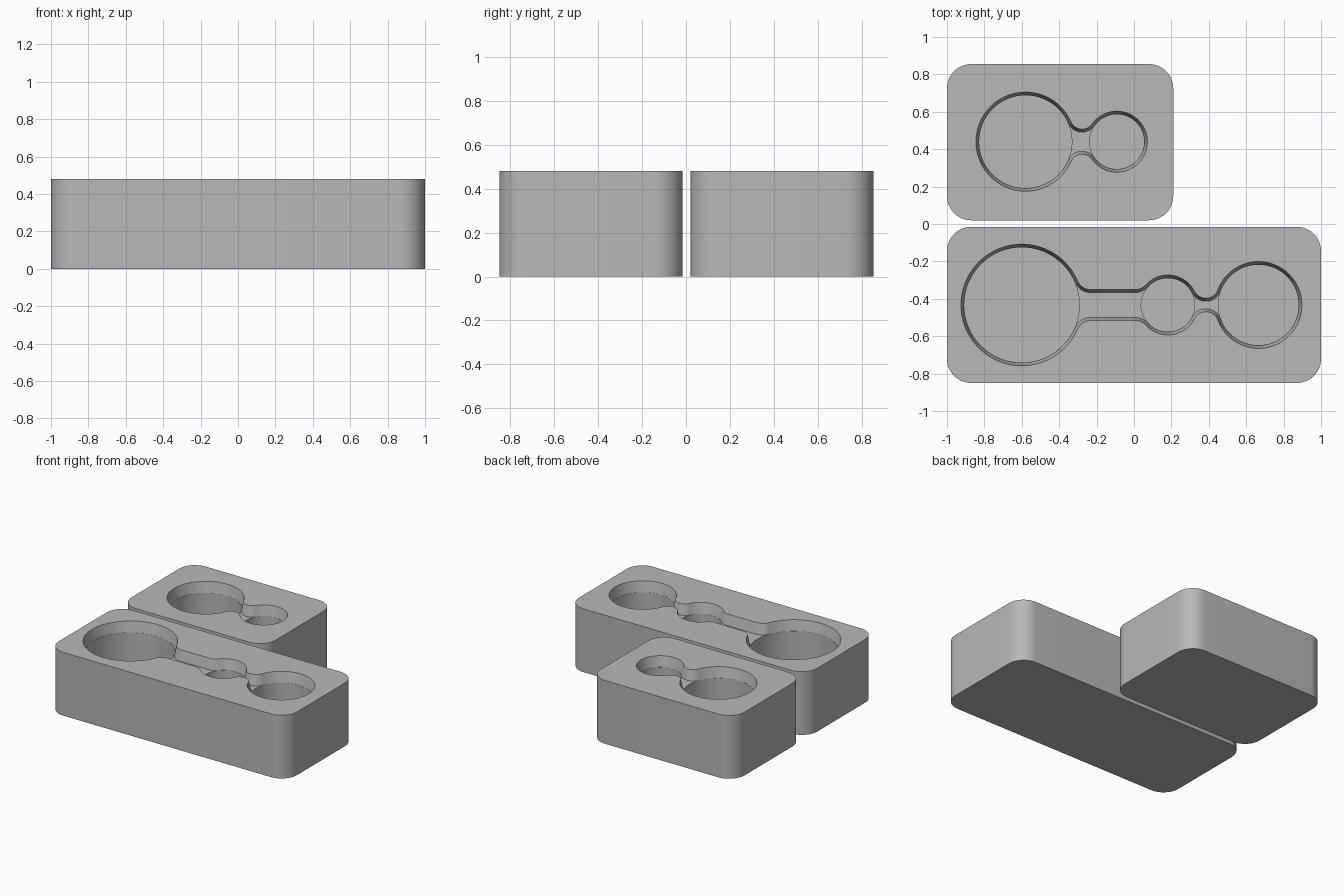
import bpy, bmesh, math

cube = bpy.data.objects.get("Cube")
if cube:
    bpy.data.objects.remove(cube, do_unlink=True)

HEIGHT, LIP, FLOOR, TAPER = 0.48, 0.08, 0.08, 0.016

grey = bpy.data.materials.new("plain grey")
grey.use_nodes = True
grey.diffuse_color = (0.48, 0.48, 0.48, 1)
grey.node_tree.nodes["Principled BSDF"].inputs["Base Color"].default_value = grey.diffuse_color


def loft(name, bottom, top, z0, z1):
    """Closed solid between two matching outlines."""
    bm = bmesh.new()
    lo = [bm.verts.new((x, y, z0)) for x, y in bottom]
    hi = [bm.verts.new((x, y, z1)) for x, y in top]
    n = len(lo)
    for i in range(n):
        j = (i + 1) % n
        bm.faces.new((lo[i], lo[j], hi[j], hi[i]))
    bm.faces.new(lo)
    bm.faces.new(hi)
    bmesh.ops.recalc_face_normals(bm, faces=bm.faces)
    mesh = bpy.data.meshes.new(name)
    bm.to_mesh(mesh)
    bm.free()
    mesh.materials.append(grey)
    ob = bpy.data.objects.new(name, mesh)
    bpy.context.collection.objects.link(ob)
    return ob


def arc(cx, cy, r, a0, a1, steps):
    angles = [a0 + (a1 - a0) * i / steps for i in range(steps + 1)]
    return [(cx + r * math.cos(a), cy + r * math.sin(a)) for a in angles]


def rounded_rect(x0, x1, y0, y1, r):
    corners = [(x1 - r, y1 - r), (x0 + r, y1 - r), (x0 + r, y0 + r), (x1 - r, y0 + r)]
    pts = []
    for k, (cx, cy) in enumerate(corners):
        pts += arc(cx, cy, r, k * math.pi / 2, (k + 1) * math.pi / 2, 12)
    return pts


def reach(r, neck, fillet):
    """Distance along x from a circle centre to the centre of its fillet."""
    return math.sqrt((r + fillet) ** 2 - (neck + fillet) ** 2)


def well_centres(x, radii, necks):
    xs = [x]
    for i, (neck, f1, flat, f2) in enumerate(necks):
        xs.append(xs[-1] + reach(radii[i], neck, f1) + flat + reach(radii[i + 1], neck, f2))
    return xs


def pocket_outline(xs, y, radii, necks, inset):
    """Circles in a row joined by filleted necks, shrunk by inset."""
    half, start = [], math.pi
    for i, r in enumerate(radii):
        if i == len(necks):
            half += arc(xs[i], 0, r - inset, start, 0, 40)[1:]
            break
        neck, f1, flat, f2 = necks[i]
        a, b = reach(r, neck, f1), reach(radii[i + 1], neck, f2)
        h1, h2 = neck + f1, neck + f2
        half += arc(xs[i], 0, r - inset, start, math.atan2(h1, a), 40)[1:]
        half += arc(xs[i] + a, h1, f1 + inset, math.atan2(-h1, -a), -math.pi / 2, 10)[1:]
        side = arc(xs[i + 1] - b, h2, f2 + inset, -math.pi / 2, math.atan2(-h2, b), 10)
        half += side if flat else side[1:]
        start = math.atan2(h2, -b)
    half.pop()
    left = (xs[0] - radii[0] + inset, 0)
    right = (xs[-1] + radii[-1] - inset, 0)
    pts = [left] + half + [right] + [(px, -py) for px, py in reversed(half)]
    return [(px, py + y) for px, py in pts]


def cut(target, cutter):
    mod = target.modifiers.new("cut", "BOOLEAN")
    mod.operation = "DIFFERENCE"
    mod.solver = "EXACT"
    mod.object = cutter
    bpy.context.view_layer.objects.active = target
    bpy.ops.object.modifier_apply(modifier=mod.name)
    bpy.data.objects.remove(cutter, do_unlink=True)


def tray(name, rect, x, y, radii, necks):
    outline = rounded_rect(*rect, 0.13)
    block = loft(name, outline, outline, 0, HEIGHT)
    xs = well_centres(x, radii, necks)

    # Shallow tapered recess joining all wells
    over = 0.02
    slope = TAPER / LIP
    low = pocket_outline(xs, y, radii, necks, TAPER)
    high = pocket_outline(xs, y, radii, necks, -over * slope)
    cut(block, loft("recess_cutter", low, high, HEIGHT - LIP, HEIGHT + over))

    # Deep round wells
    for cx, r in zip(xs, radii):
        ring = arc(cx, y, r - TAPER - 0.001, 0, 2 * math.pi, 64)[:-1]
        cut(block, loft("well_cutter", ring, ring, FLOOR, HEIGHT - LIP + over))

    bpy.ops.object.select_all(action="DESELECT")
    block.select_set(True)
    bpy.context.view_layer.objects.active = block
    bpy.ops.object.shade_smooth_by_angle(angle=math.radians(30))


# Necks: half width, first fillet, straight length, second fillet
tray("short_tray", (-1, 0.21, 0.02, 0.855), -0.58, 0.44,
     [0.265, 0.163], [(0.067, 0.065, 0, 0.065)])
tray("long_tray", (-1, 1, -0.85, -0.015), -0.6, -0.433,
     [0.325, 0.16, 0.232], [(0.082, 0.077, 0.235, 0.08), (0.036, 0.068, 0, 0.068)])
